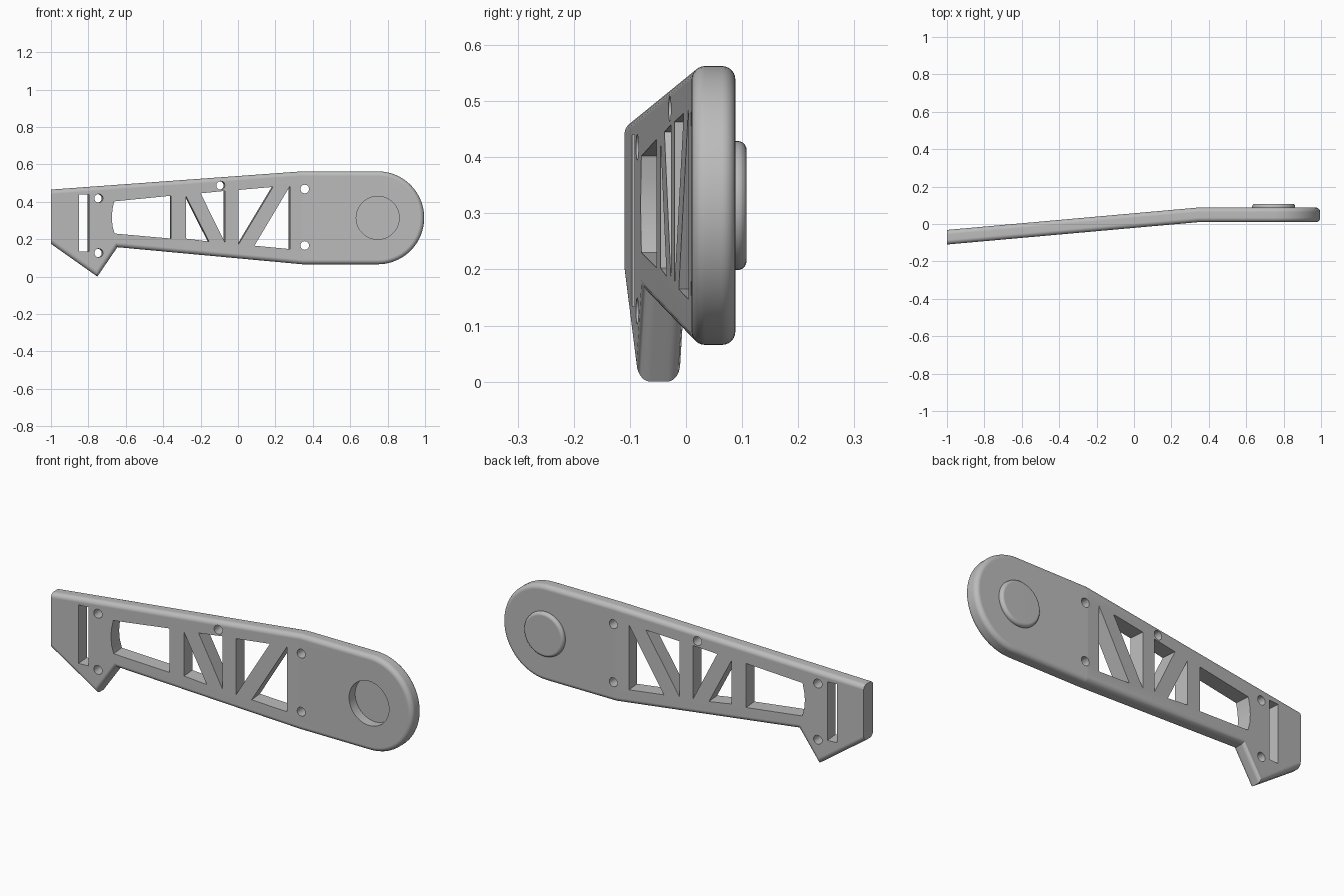
import bpy, bmesh, math

cube = bpy.data.objects.get("Cube")
if cube:
    bpy.data.objects.remove(cube, do_unlink=True)

FRONT, BACK = 0.01, 0.088      # flat plate faces along y
BEND_X, SLOPE = 0.345, 0.089   # the arm leans forward left of the bend
HUB = (0.747, 0.314)
HUB_R, BOSS_R = 0.2485, 0.115

grey = bpy.data.materials.new("plain grey")
grey.use_nodes = True
colour = (0.5, 0.5, 0.5, 1)
grey.diffuse_color = colour
grey.node_tree.nodes["Principled BSDF"].inputs["Base Color"].default_value = colour


def arc(centre, radius, start, end, steps):
    angles = [math.radians(start + (end - start) * i / steps) for i in range(steps + 1)]
    return [(centre[0] + radius * math.cos(a), centre[1] + radius * math.sin(a)) for a in angles]


def circle(centre, radius, steps):
    return arc(centre, radius, 0, 360, steps)[:-1]


def lean(x):
    return SLOPE * min(0, x - BEND_X)


def prism(bm, outline, y0, y1, tilted=False):
    """Extrude an xz outline along y; tilted ones run square to the leaning arm."""
    rings = []
    for y in (y0, y1):
        ring = []
        for x, z in outline:
            shift = SLOPE * (y - FRONT - lean(x)) if tilted else 0
            ring.append(bm.verts.new((x - shift, y, z)))
        rings.append(ring)
    front, back = rings
    bm.faces.new(front)
    bm.faces.new(back[::-1])
    for i in range(len(front)):
        j = (i + 1) % len(front)
        bm.faces.new((front[j], front[i], back[i], back[j]))
    bmesh.ops.recalc_face_normals(bm, faces=bm.faces[:])


def make_object(name, bm):
    mesh = bpy.data.meshes.new(name)
    bm.to_mesh(mesh)
    bm.free()
    obj = bpy.data.objects.new(name, mesh)
    bpy.context.collection.objects.link(obj)
    mesh.materials.append(grey)
    return obj


def activate(obj):
    bpy.ops.object.select_all(action='DESELECT')
    obj.select_set(True)
    bpy.context.view_layer.objects.active = obj


def smooth(obj):
    activate(obj)
    bpy.ops.object.shade_smooth_by_angle(angle=math.radians(32))
    obj.modifiers.new("even normals", 'WEIGHTED_NORMAL').keep_sharp = True


# Arm plate: outline with round hub and pointed foot
outline = [(-1, 0.465), (BEND_X, 0.5625)]
outline += arc(HUB, HUB_R, 90, -90, 40)
outline += [(BEND_X, 0.0655), (-0.645, 0.157), (-0.752, 0.0), (-1, 0.175)]
bm = bmesh.new()
prism(bm, outline, FRONT, BACK)

# Round the rim, leaving the square end crisp
rim = []
for e in bm.edges:
    a, b = e.verts
    along = abs(a.co.y - b.co.y) < 0.001
    at_end = a.co.x < -0.99 and b.co.x < -0.99
    if along and not at_end:
        rim.append(e)
bmesh.ops.bevel(bm, geom=rim, offset=0.024, offset_type='OFFSET', segments=6,
                profile=0.5, affect='EDGES', clamp_overlap=False)

# Bend the arm
bmesh.ops.bisect_plane(bm, geom=bm.verts[:] + bm.edges[:] + bm.faces[:], dist=0.0001,
                       plane_co=(BEND_X, 0, 0), plane_no=(1, 0, 0))
for v in bm.verts:
    v.co.y += lean(v.co.x)
bmesh.ops.recalc_face_normals(bm, faces=bm.faces[:])
arm = make_object("arm_plate", bm)

# Cutters: truss windows, slot, screw holes and hub recess
windows = [
    [(-0.85, 0.44), (-0.797, 0.44), (-0.797, 0.135), (-0.85, 0.135)],
    [(-0.357, 0.432), (-0.357, 0.203), (-0.66, 0.23), (-0.671, 0.27),
     (-0.675, 0.316), (-0.671, 0.36), (-0.662, 0.402)],
    [(-0.278, 0.43), (-0.155, 0.187), (-0.278, 0.203)],
    [(-0.2, 0.445), (-0.07, 0.458), (-0.07, 0.183)],
    [(0.003, 0.463), (0.187, 0.479), (0.003, 0.172)],
    [(0.278, 0.484), (0.278, 0.147), (0.088, 0.165)],
]
screws = [(-0.745, 0.418), (-0.745, 0.126), (-0.093, 0.487), (0.357, 0.468), (0.357, 0.166)]
bm = bmesh.new()
for shape in windows:
    prism(bm, shape, -0.3, 0.3, True)
for spot in screws:
    prism(bm, circle(spot, 0.023, 24), -0.3, 0.3, spot[0] < BEND_X)
prism(bm, circle(HUB, BOSS_R, 48), -0.3, 0.06)
cutter = make_object("cutter", bm)
cutter.hide_render = True

cut = arm.modifiers.new("openings", 'BOOLEAN')
cut.operation = 'DIFFERENCE'
cut.solver = 'EXACT'
cut.object = cutter
activate(arm)
bpy.ops.object.modifier_apply(modifier=cut.name)
bpy.data.objects.remove(cutter, do_unlink=True)
smooth(arm)

# Raised round boss behind the hub
bm = bmesh.new()
prism(bm, circle(HUB, BOSS_R, 48), 0.075, 0.108)
edge = [e for e in bm.edges if all(v.co.y > 0.1 for v in e.verts)]
bmesh.ops.bevel(bm, geom=edge, offset=0.016, offset_type='OFFSET', segments=5,
                profile=0.5, affect='EDGES')
smooth(make_object("hub_boss", bm))
